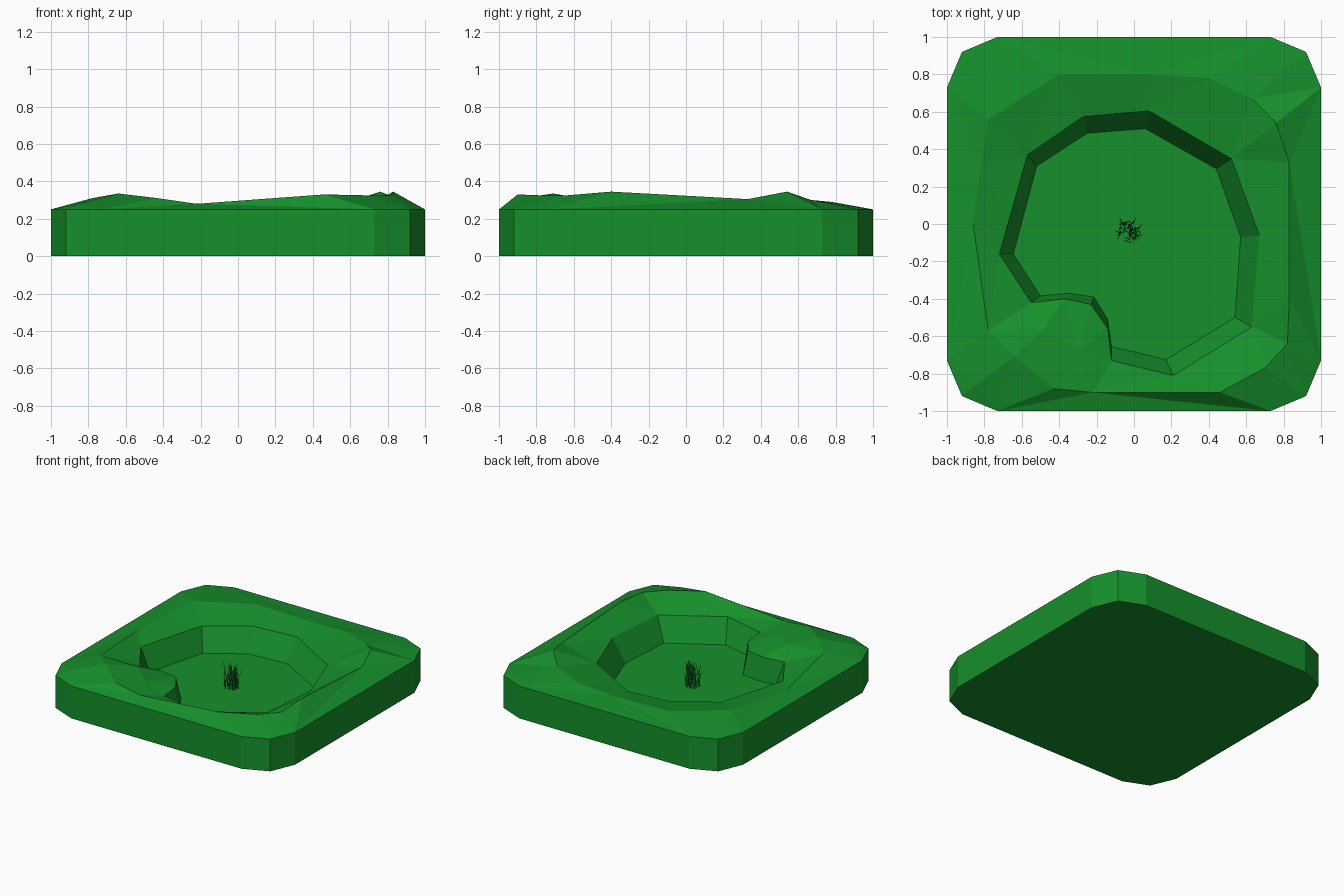
import bpy, bmesh, math, random
from mathutils import Vector
from mathutils.geometry import delaunay_2d_cdt

if "Cube" in bpy.data.objects:
    bpy.data.objects.remove(bpy.data.objects["Cube"])

random.seed(4)
FLOOR_Z, RIM_Z, EDGE_Z = 0.06, 0.235, 0.25

green = bpy.data.materials.new("green")
green.diffuse_color = (0.008, 0.28, 0.025, 1)
green.use_nodes = True
green.node_tree.nodes["Principled BSDF"].inputs["Base Color"].default_value = green.diffuse_color


def finish(bm, name):
    mesh = bpy.data.meshes.new(name)
    bm.to_mesh(mesh)
    bm.free()
    ob = bpy.data.objects.new(name, mesh)
    bpy.context.collection.objects.link(ob)
    mesh.materials.append(green)
    return ob


def inside(p, poly):
    hit = False
    for a, b in zip(poly, poly[1:] + poly[:1]):
        if (a[1] > p.y) != (b[1] > p.y):
            if p.x < a[0] + (p.y - a[1]) * (b[0] - a[0]) / (b[1] - a[1]):
                hit = not hit
    return hit


# outer outline: square with bevelled corners, counter-clockwise
outer = []
for k in range(4):
    c, s = round(math.cos(k * math.pi / 2)), round(math.sin(k * math.pi / 2))
    for x, y in ((1, 0.73), (0.92, 0.92), (0.73, 1)):
        outer.append((x * c - y * s, x * s + y * c))

# pit outline at ground level and at the floor
rim = [(-.57, .37), (-.27, .575), (.08, .605), (.52, .35), (.67, -.06), (.63, -.55),
       (.21, -.81), (-.12, -.73), (-.14, -.56), (-.23, -.43), (-.37, -.40),
       (-.55, -.42), (-.72, -.16)]
floor = [(-.52, .31), (-.25, .485), (.06, .51), (.44, .295), (.57, -.07), (.54, -.50),
         (.17, -.725), (-.12, -.655), (-.14, -.51), (-.215, -.39), (-.35, -.37),
         (-.50, -.385), (-.645, -.16)]

# bumps of the surrounding ground
bumps = [(.83, -.40, .345), (.83, .33, .305), (.76, .54, .345), (.63, .67, .30),
         (.40, .78, .29), (.10, .80, .275), (-.40, .80, .285), (-.78, .56, .30),
         (-.82, .30, .28), (-.86, 0, .265), (-.78, -.57, .31), (-.64, -.71, .335),
         (-.43, -.88, .31), (-.22, -.90, .28), (.46, -.90, .33), (.70, -.77, .325),
         (.82, -.64, .325), (-.48, -.56, .30), (-.30, -.68, .275), (-.85, -.86, .28)]

# terrain block with sunken pit
no, nr = len(outer), len(rim)
flat = outer + rim + [b[:2] for b in bumps]
heights = [EDGE_Z] * no + [RIM_Z] * nr + [b[2] for b in bumps]
loops = [(i, (i + 1) % no) for i in range(no)]
loops += [(no + i, no + (i + 1) % nr) for i in range(nr)]
pts, _, tris, orig, _, _ = delaunay_2d_cdt([Vector(p) for p in flat], loops, [], 0, 1e-5)

bm = bmesh.new()
top = [bm.verts.new((p[0], p[1], h)) for p, h in zip(flat, heights)]
for t in tris:
    centre = sum((pts[i] for i in t), Vector((0, 0))) / 3
    if not inside(centre, rim):
        bm.faces.new([top[orig[i][0]] for i in t])
base = [bm.verts.new((x, y, 0)) for x, y in outer]
low = [bm.verts.new((x, y, FLOOR_Z)) for x, y in floor]
for i in range(no):
    j = (i + 1) % no
    bm.faces.new((base[i], base[j], top[j], top[i]))
for i in range(nr):
    j = (i + 1) % nr
    bm.faces.new((top[no + i], top[no + j], low[j], low[i]))
bm.faces.new(base)
bm.faces.new(low)
bmesh.ops.recalc_face_normals(bm, faces=bm.faces)
finish(bm, "terrain_block")

# grass clump: thin bent blades rising from the pit floor
bm = bmesh.new()
for _ in range(60):
    a, r = random.uniform(0, math.tau), 0.055 * math.sqrt(random.random())
    root = Vector((-.03 + r * math.cos(a), -.04 + r * math.sin(a), FLOOR_Z))
    lean = random.uniform(0, math.tau)
    out = Vector((math.cos(lean), math.sin(lean), 0))
    side = Vector((-out.y, out.x, 0)) * 0.004
    h, reach = random.uniform(.10, .20), random.uniform(.01, .05)
    prev = None
    for t in (0, .4, .75):
        p = root + out * reach * t * t + Vector((0, 0, h * t))
        pair = [bm.verts.new(p - side * (1 - t * .6)), bm.verts.new(p + side * (1 - t * .6))]
        if prev:
            bm.faces.new((prev[0], prev[1], pair[1], pair[0]))
        prev = pair
    tip = bm.verts.new(root + out * reach + Vector((0, 0, h)))
    bm.faces.new((prev[0], prev[1], tip))
finish(bm, "grass_clump")
